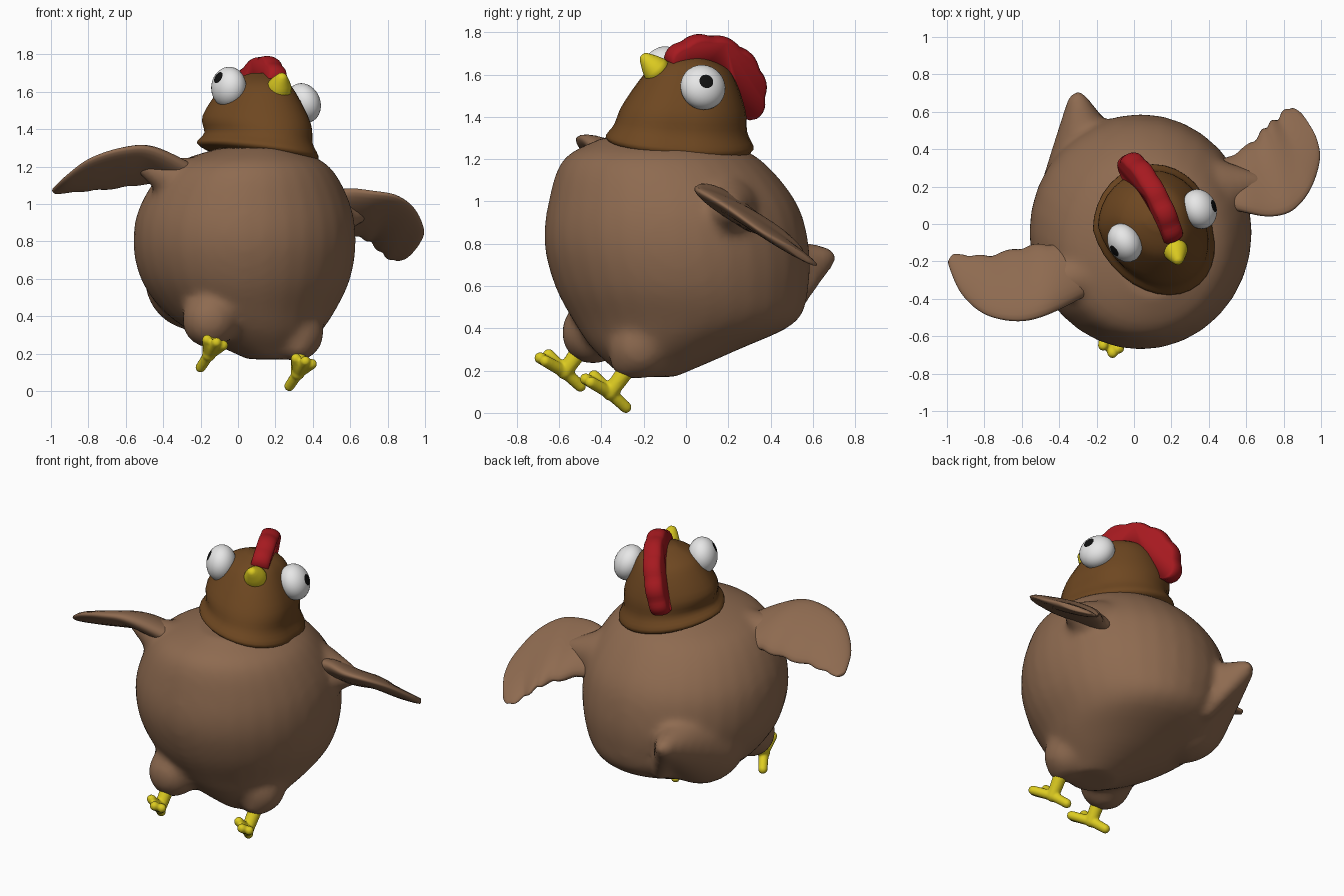
import bpy
import bmesh
from math import sin, cos, pi
from mathutils import Vector, Matrix

if "Cube" in bpy.data.objects:
    bpy.data.objects.remove(bpy.data.objects["Cube"])


def material(name, *rgb):
    mat = bpy.data.materials.new(name)
    mat.use_nodes = True
    mat.diffuse_color = (*rgb, 1)
    mat.node_tree.nodes["Principled BSDF"].inputs["Base Color"].default_value = (*rgb, 1)
    return mat


BODY = material("light brown", 0.27, 0.145, 0.08)
HEAD = material("dark brown", 0.155, 0.063, 0.015)
RED = material("red", 0.38, 0.01, 0.014)
YELLOW = material("yellow", 0.72, 0.6, 0.015)
WHITE = material("white", 0.8, 0.8, 0.8)
BLACK = material("black", 0.005, 0.005, 0.005)
SIDEWAYS = Vector((0.9, 0.4, -0.2)).normalized()


def finish(name, bm, *mats):
    bmesh.ops.recalc_face_normals(bm, faces=bm.faces)
    for face in bm.faces:
        face.smooth = True
    mesh = bpy.data.meshes.new(name)
    bm.to_mesh(mesh)
    bm.free()
    ob = bpy.data.objects.new(name, mesh)
    bpy.context.collection.objects.link(ob)
    for mat in mats:
        mesh.materials.append(mat)
    return ob


def subdivide(ob):
    mod = ob.modifiers.new("Smooth surface", "SUBSURF")
    mod.levels = mod.render_levels = 1


def fuse(ob, voxel, rounds):
    mod = ob.modifiers.new("Fuse", "REMESH")
    mod.mode = "VOXEL"
    mod.voxel_size = voxel
    mod.use_smooth_shade = True
    mod = ob.modifiers.new("Soften", "SMOOTH")
    mod.factor = 0.5
    mod.iterations = rounds


def flow(keys, steps=4):
    """Smooth spline through a few key tuples."""
    result = []
    last = len(keys) - 1
    for i in range(last):
        around = [keys[min(max(i + k, 0), last)] for k in (-1, 0, 1, 2)]
        for step in range(steps):
            t = step / steps
            result.append([b + t * ((c - a) + t * (2 * a - 5 * b + 4 * c - d
                                                   + t * (3 * b - a - 3 * c + d))) / 2
                           for a, b, c, d in zip(*around)])
    result.append(list(keys[last]))
    return result


def loft(bm, rings):
    """Skin a list of equal-sized point rings and cap both ends."""
    rows = [[bm.verts.new(point) for point in ring] for ring in rings]
    count = len(rows[0])
    for low, high in zip(rows, rows[1:]):
        for i in range(count):
            j = (i + 1) % count
            bm.faces.new((low[i], low[j], high[j], high[i]))
    bm.faces.new(rows[0])
    bm.faces.new(rows[-1])


def oval(z, left, right, front, back, tilt=0.0, skew=0.0, count=32):
    """Horizontal oval given by its extents; skew pulls its front sideways."""
    ring = []
    for i in range(count):
        angle = 2 * pi * i / count
        dx, dy = (right - left) / 2 * cos(angle), (back - front) / 2 * sin(angle)
        dx -= skew * min(dy, 0)
        ring.append(Vector(((left + right) / 2 + dx, (front + back) / 2 + dy,
                            z - tilt * (1.5 * dx + dy))))
    return ring


def circle(centre, across, up, count=12):
    return [centre + across * cos(2 * pi * i / count) + up * sin(2 * pi * i / count)
            for i in range(count)]


def taper(bm, start, end, thick, thin, steps=12):
    """Chain of balls shrinking from start to end."""
    start, end = Vector(start), Vector(end)
    for i in range(steps):
        t = i / (steps - 1)
        bmesh.ops.create_icosphere(bm, subdivisions=3, radius=thick + (thin - thick) * t,
                                   matrix=Matrix.Translation(start.lerp(end, t)))


# Body, thighs, tail and shoulders fused into one soft skin
bm = bmesh.new()
loft(bm, [oval(*key) for key in flow([
    (0.17, 0.05, 0.3, -0.3, -0.05),
    (0.3, -0.22, 0.43, -0.44, 0.25),
    (0.43, -0.4, 0.52, -0.53, 0.52),
    (0.6, -0.52, 0.6, -0.62, 0.58),
    (0.8, -0.56, 0.63, -0.67, 0.58),
    (1, -0.52, 0.6, -0.65, 0.52),
    (1.2, -0.37, 0.49, -0.58, 0.35),
    (1.3, -0.1, 0.3, -0.4, 0.15)])])
for hip, knee, ankle in (
        ((-0.08, -0.3, 0.5), (-0.15, -0.44, 0.38), (-0.15, -0.48, 0.33)),
        ((0.25, -0.15, 0.42), (0.31, -0.22, 0.31), (0.32, -0.27, 0.25))):
    taper(bm, hip, knee, 0.2, 0.15)
    taper(bm, knee, ankle, 0.15, 0.09)
taper(bm, (-0.22, 0.17, 0.6), (-0.3, 0.65, 0.73), 0.28, 0.06, 16)
taper(bm, (-0.3, 0.64, 0.72), (-0.15, 0.47, 0.48), 0.06, 0.06)
taper(bm, (-0.25, -0.28, 1.1), (-0.5, -0.32, 1.2), 0.15, 0.05)
taper(bm, (0.42, 0.18, 0.95), (0.65, 0.22, 0.96), 0.17, 0.06)
fuse(finish("body", bm, BODY), 0.022, 10)

# Hooded head with a rolled lower lip
bm = bmesh.new()
loft(bm, [oval(*key, tilt=0.3 * max(0, 1.6 - key[0]), skew=0.25) for key in flow([
    (1.24, -0.14, 0.35, -0.3, 0.25),
    (1.28, -0.22, 0.42, -0.38, 0.32),
    (1.35, -0.18, 0.39, -0.34, 0.29),
    (1.45, -0.19, 0.38, -0.3, 0.28),
    (1.6, -0.11, 0.3, -0.2, 0.22),
    (1.66, -0.04, 0.25, -0.13, 0.15),
    (1.7, 0.07, 0.17, -0.03, 0.05)])])
finish("head", bm, HEAD)

# Comb: a scalloped fan over the crown with rounded sides
bm = bmesh.new()
rings = []
for k in range(-4, 5):
    bulge = k * pi / 9
    rim = []
    for i in range(41):
        t = i / 40
        reach = 0.24 + 0.08 * sin(pi * t) ** 0.5 + 0.012 * abs(sin(6 * pi * t))
        rim.append((t, reach - 0.03 * (1 - cos(bulge))))
    rim += [(t, 0.15) for t, reach in reversed(rim)]
    ring = []
    for t, reach in rim:
        angle = pi * (0.73 - 0.84 * t)
        y, z = 0.07 + reach * cos(angle), 1.47 + reach * sin(angle)
        ring.append(Vector((0.17 - 0.47 * y + (z - 1.65) / 4, y, z))
                    + SIDEWAYS * 0.055 * sin(bulge))
    rings.append(ring)
loft(bm, rings)
finish("comb", bm, RED)

# Beak: short blunt cone pointing up and forward
bm = bmesh.new()
base, tip = Vector((0.215, -0.12, 1.6)), Vector((0.24, -0.21, 1.695))
turn = (tip - base).to_track_quat("Z", "Y")
loft(bm, [circle(base.lerp(tip, t), turn @ Vector((r, 0, 0)), turn @ Vector((0, r, 0)))
          for t, r in ((0, 0.075), (0.3, 0.073), (0.8, 0.034), (1, 0.018))])
subdivide(finish("beak", bm, YELLOW))

# Flattened eyeballs; the pole of each ball is the pupil
for name, centre, gaze, flat in (
        ("right_eye", (-0.05, -0.1, 1.625), (-0.6, -0.45, 0.45), (0.85, 0.5, -0.1)),
        ("left_eye", (0.35, 0.08, 1.54), (0.8, 0.2, 0.3), (0.85, 0.35, 0.35))):
    bm = bmesh.new()
    bmesh.ops.create_uvsphere(bm, u_segments=28, v_segments=20, radius=0.109)
    for face in bm.faces:
        face.material_index = int(face.calc_center_median().normalized().z > cos(pi / 10))
    spin = Vector((0, 0, 1)).rotation_difference(Vector(gaze)).to_matrix()
    bm.transform((Matrix.Scale(0.8, 3, Vector(flat).normalized()) @ spin).to_4x4())
    bm.transform(Matrix.Translation(centre))
    finish(name, bm, WHITE, BLACK)


# Wings: lens sections from a leading edge to a feathered trailing edge
def wing(name, keys):
    bm = bmesh.new()
    edges = []
    for i, key in enumerate(flow(keys)):
        front, rear = Vector(key[:3]), Vector(key[3:])
        edges.append((front, rear + (rear - front) * 0.06 * abs(sin(i * pi / 4))))
    mids = [(front + rear) / 2 for front, rear in edges]
    last = len(mids) - 1
    rings = []
    for i, (front, rear) in enumerate(edges):
        span = mids[min(i + 1, last)] - mids[max(i - 1, 0)]
        half = (front - rear) / 2
        up = span.cross(half).normalized()
        rings.append(circle(mids[i], half, up * 0.07 * (1 - 0.8 * i / last)))
    loft(bm, rings)
    subdivide(finish(name, bm, BODY))


wing("right_wing", [
    (-0.2, -0.36, 1.17, -0.25, -0.1, 1.05),
    (-0.45, -0.49, 1.3, -0.45, -0.11, 1.12),
    (-0.62, -0.53, 1.3, -0.6, -0.13, 1.1),
    (-0.8, -0.49, 1.24, -0.76, -0.17, 1.08),
    (-0.93, -0.37, 1.14, -0.88, -0.17, 1.07),
    (-1, -0.2, 1.07, -0.97, -0.16, 1.06)])
wing("left_wing", [
    (0.42, 0.1, 1.03, 0.4, 0.3, 0.88),
    (0.58, 0.06, 1.08, 0.54, 0.37, 0.86),
    (0.72, 0.03, 1.07, 0.65, 0.45, 0.83),
    (0.85, 0.06, 1.05, 0.71, 0.52, 0.8),
    (0.95, 0.18, 0.98, 0.77, 0.56, 0.74),
    (1, 0.35, 0.86, 0.83, 0.62, 0.7),
    (0.97, 0.48, 0.79, 0.9, 0.59, 0.71)])

# Legs: shank, three front toes and a heel toe
hub = (-0.155, -0.575, 0.195)
for name, shift in (("right_foot", (0, 0, 0)), ("left_foot", (0.475, 0.215, -0.1))):
    bm = bmesh.new()
    taper(bm, (-0.15, -0.47, 0.34), hub, 0.043, 0.037)
    for toe in ((-0.165, -0.65, 0.275), (-0.115, -0.69, 0.26),
                (-0.08, -0.665, 0.245), (-0.2, -0.5, 0.127)):
        taper(bm, hub, toe, 0.03, 0.028)
    bm.transform(Matrix.Translation(shift))
    fuse(finish(name, bm, YELLOW), 0.008, 4)
